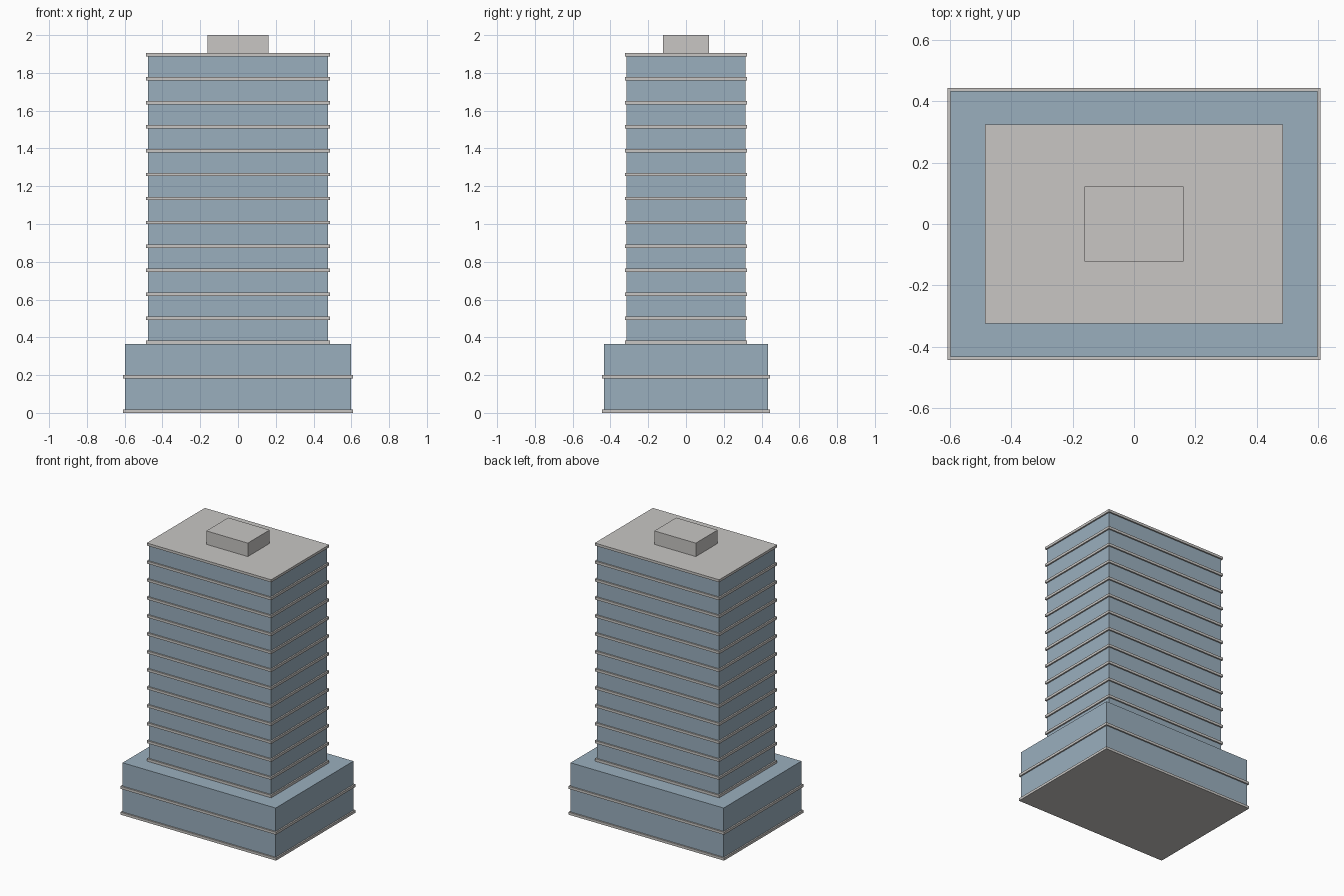
import bpy

cube = bpy.data.objects.get("Cube")
if cube:
    bpy.data.objects.remove(cube, do_unlink=True)


def make_material(name, rgb):
    mat = bpy.data.materials.new(name)
    mat.use_nodes = True
    mat.diffuse_color = (*rgb, 1)
    mat.node_tree.nodes["Principled BSDF"].inputs["Base Color"].default_value = (*rgb, 1)
    return mat


concrete = make_material("pale_concrete", (0.58, 0.565, 0.55))
glass = make_material("blue_glass", (0.323, 0.429, 0.515))


def box(name, half_x, half_y, bottom, top, mat):
    bpy.ops.mesh.primitive_cube_add(size=2, location=(0, 0, (bottom + top) / 2))
    obj = bpy.context.object
    obj.name = name
    obj.scale = (half_x, half_y, (top - bottom) / 2)
    bpy.ops.object.transform_apply(location=False, rotation=False, scale=True)
    obj.data.materials.append(mat)
    return obj


SLAB = 0.018      # floor slab thickness
LIP = 0.01        # slab overhang beyond the glass
PODIUM_TOP = 0.365
ROOF = 1.887


def slabs(name, half_x, half_y, start, step, count):
    for i in range(count):
        z = start + i * step
        box(f"{name}_{i + 1}", half_x + LIP, half_y + LIP, z, z + SLAB, concrete)


# Wide two-storey podium
podium = (0.598, 0.434)
box("podium_glass", *podium, SLAB / 2, PODIUM_TOP, glass)
slabs("podium_slab", *podium, 0, PODIUM_TOP / 2, 2)

# Tower with a slab at every floor and the roof
tower = (0.476, 0.314)
box("tower_glass", *tower, PODIUM_TOP, ROOF + SLAB / 2, glass)
slabs("tower_slab", *tower, PODIUM_TOP, (ROOF - PODIUM_TOP) / 12, 13)

# Rooftop plant room
box("plant_room", 0.162, 0.122, ROOF + SLAB, 2.0, concrete)
